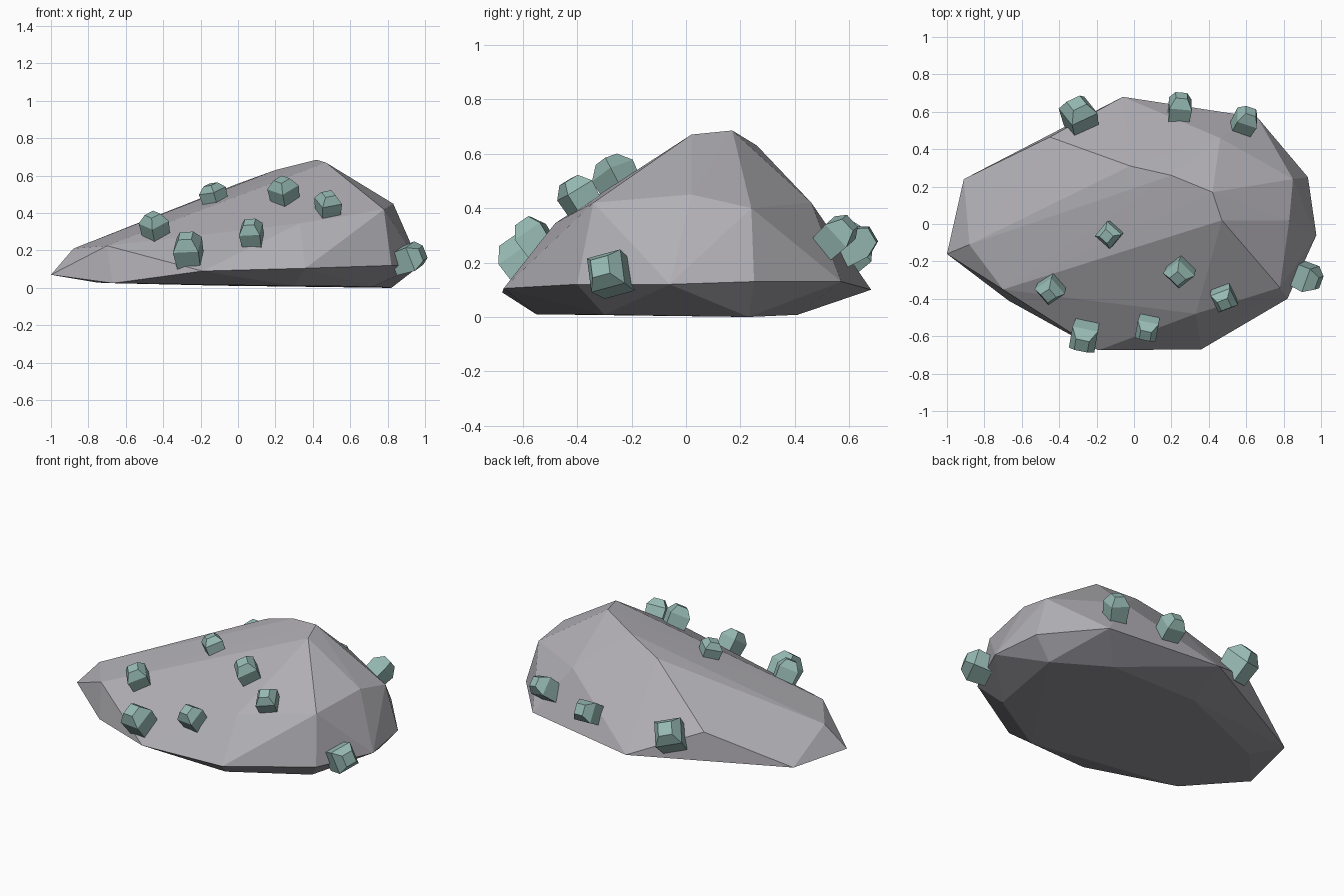
import bpy, bmesh, math
from mathutils import Vector
from mathutils.bvhtree import BVHTree

if "Cube" in bpy.data.objects:
    bpy.data.objects.remove(bpy.data.objects["Cube"])


def material(name, col):
    m = bpy.data.materials.new(name)
    m.diffuse_color = (*col, 1)
    m.use_nodes = True
    m.node_tree.nodes["Principled BSDF"].inputs["Base Color"].default_value = m.diffuse_color
    return m


def finish(bm, name, *mats):
    me = bpy.data.meshes.new(name)
    bm.to_mesh(me)
    for m in mats:
        me.materials.append(m)
    ob = bpy.data.objects.new(name, me)
    bpy.context.collection.objects.link(ob)
    return ob


stone = material("grey stone", (0.44, 0.43, 0.46))
under = material("dark stone underside", (0.31, 0.305, 0.335))
green = material("pale green crystal", (0.31, 0.49, 0.45))

# Boulder: convex hull of its corner points
corners = [
    # rim
    (-1, -.16, .07), (-.91, .24, .08), (-.06, .68, .10), (.66, .57, .13), (.93, .25, .13),
    (.975, -.06, .12), (.82, -.4, .12), (.36, -.67, .105), (-.19, -.675, .09), (-.67, -.41, .025),
    # shoulder
    (-.88, -.11, .21), (-.70, -.35, .225), (.33, -.48, .345), (.78, -.34, .42), (.83, .02, .45),
    (.85, .24, .40), (.46, .46, .42), (-.45, .465, .265),
    # crest
    (-.02, .31, .55), (.2, .26, .63), (.42, .17, .685), (.47, .02, .67),
    # underside
    (.82, .23, 0), (.5, .41, .008), (-.1, .41, .012), (-.75, .12, .028), (.3, -.55, .01), (.72, -.3, .008),
]
bm = bmesh.new()
for c in corners:
    bm.verts.new(c)
bmesh.ops.convex_hull(bm, input=bm.verts[:])
bmesh.ops.delete(bm, geom=[v for v in bm.verts if not v.link_faces], context='VERTS')
bmesh.ops.recalc_face_normals(bm, faces=bm.faces[:])
bm.normal_update()
for f in bm.faces:  # faces turned downward are darker stone
    f.material_index = int(f.normal.z < -.1)
surface = BVHTree.FromBMesh(bm)
finish(bm, "boulder", stone, under)


# Crystals: four-sided prisms with a bevelled cap, growing out of the boulder
def crystal(i, centre, r, h, turn):
    p, n, _, _ = surface.find_nearest(Vector(centre))
    axis = (n + Vector((0, 0, .1))).normalized()
    q = axis.to_track_quat('Z', 'Y')
    bm = bmesh.new()
    rings = []
    for z, k in ((-.25 * h, .9), (.6 * h, 1), (h, .52)):
        rings.append([bm.verts.new(p + q @ Vector((r * k * math.cos(a), r * k * math.sin(a), z)))
                      for a in (math.radians(turn + 90 * j) for j in range(4))])
    for lo, hi in zip(rings, rings[1:]):
        for j in range(4):
            bm.faces.new((lo[j], lo[(j + 1) % 4], hi[(j + 1) % 4], hi[j]))
    bm.faces.new(rings[2])
    bm.faces.new(rings[0][::-1])
    finish(bm, f"crystal_{i + 1}", green)


# centre, radius, height, turn in degrees
spots = [
    ((-.44, -.33, .29), .082, .12, 10), ((-.26, -.58, .17), .098, .15, 50), ((.08, -.53, .25), .08, .12, 50),
    ((-.12, -.05, .46), .075, .09, 65), ((.25, -.24, .48), .085, .12, 15), ((.48, -.37, .40), .08, .11, 65),
    ((.89, -.27, .15), .095, .13, 60), ((-.29, .56, .23), .11, .15, 65), ((.24, .58, .24), .085, .13, 50),
    ((.57, .51, .26), .08, .13, 65),
]
for i, s in enumerate(spots):
    crystal(i, *s)
